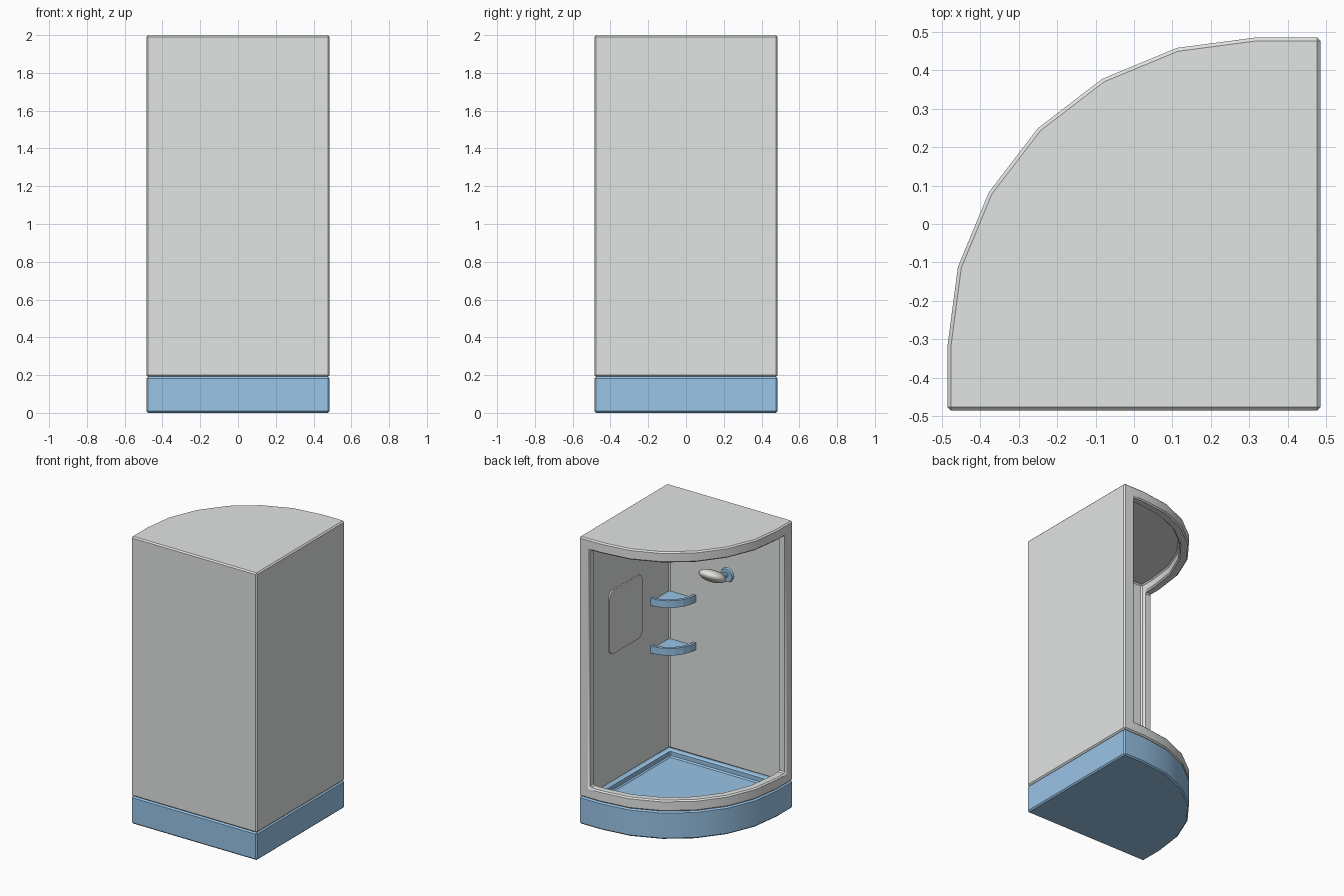
import bpy, bmesh, math
from mathutils import Vector, Matrix

if "Cube" in bpy.data.objects:
    bpy.data.objects.remove(bpy.data.objects["Cube"])


def material(name, rgb):
    m = bpy.data.materials.new(name)
    m.diffuse_color = (*rgb, 1)
    m.use_nodes = True
    m.node_tree.nodes["Principled BSDF"].inputs["Base Color"].default_value = m.diffuse_color
    return m


GREY = material("wall grey", (0.76, 0.78, 0.77))
BLUE = material("tray blue", (0.32, 0.555, 0.80))
WHITE = material("head white", (0.88, 0.87, 0.82))


def make(name, bm, mat):
    bmesh.ops.recalc_face_normals(bm, faces=bm.faces)
    me = bpy.data.meshes.new(name)
    bm.to_mesh(me)
    bm.free()
    ob = bpy.data.objects.new(name, me)
    bpy.context.collection.objects.link(ob)
    me.materials.append(mat)
    return ob


def prism(name, pts, z0, z1, mat):
    bm = bmesh.new()
    f = bm.faces.new([bm.verts.new((x, y, z0)) for x, y in pts])
    ext = bmesh.ops.extrude_face_region(bm, geom=[f])["geom"]
    verts = [v for v in ext if isinstance(v, bmesh.types.BMVert)]
    bmesh.ops.translate(bm, vec=(0, 0, z1 - z0), verts=verts)
    return make(name, bm, mat)


def activate(ob):
    bpy.ops.object.select_all(action="DESELECT")
    bpy.context.view_layer.objects.active = ob
    ob.select_set(True)


def cut(ob, cutter):
    m = ob.modifiers.new("cut", "BOOLEAN")
    m.operation, m.solver, m.object = "DIFFERENCE", "EXACT", cutter
    activate(ob)
    bpy.ops.object.modifier_apply(modifier="cut")
    bpy.data.objects.remove(cutter)


def smooth(ob):
    activate(ob)
    bpy.ops.object.shade_smooth_by_angle(angle=math.radians(32))


def bevel(ob, width):
    m = ob.modifiers.new("bevel", "BEVEL")
    m.width, m.segments = width, 1
    m.limit_method, m.angle_limit = "ANGLE", math.radians(40)
    activate(ob)
    bpy.ops.object.modifier_apply(modifier="bevel")
    smooth(ob)


S = 0.485


def footprint(wall, curve):
    """Quarter-round plan, inset from the flat walls and from the curved front."""
    r = 0.805 - curve
    arc = [(0.32 - r * math.sin(math.radians(a)), -0.32 + r * math.cos(math.radians(a)))
           for a in range(0, 91, 15)]
    return [(S - wall, -S + wall), (S - wall, S - curve), *arc, (-S + curve, -S + wall)]


# Blue shower tray with a sunken floor
tray = prism("shower_tray", footprint(0, 0), 0, 0.192, BLUE)
cut(tray, prism("tray_cutter", footprint(0.075, 0.075), 0.145, 0.4, BLUE))
bevel(tray, 0.009)

# Cabin shell: two walls, roof, and a framed curved opening
W = 0.055
cabin = prism("cabin_shell", footprint(0, 0), 0.192, 2.0, GREY)
cut(cabin, prism("cavity_cutter", footprint(W, 0.06), 0.1, 1.987, GREY))
cut(cabin, prism("opening_cutter", footprint(0.08, -0.1), 0.27, 1.925, GREY))
bevel(cabin, 0.009)

# Corner shelves with a raised curved rim
CX, CY = S - W, -S + W


def quarter(r):
    return [(CX - r * math.sin(math.radians(a)), CY + r * math.cos(math.radians(a)))
            for a in range(0, 91, 15)]


for name, z in (("upper_shelf", 1.287), ("lower_shelf", 0.955)):
    prism(name, [(CX, CY)] + quarter(0.195), z - 0.02, z, BLUE)
    prism(name + "_rim", quarter(0.205) + quarter(0.185)[::-1], z - 0.025, z + 0.025, BLUE)

# Mirror panel with rounded corners on the right wall
bm = bmesh.new()
y0, y1, z0, z1, r = -0.12, 0.24, 1.09, 1.53, 0.045
loop = []
for cy, cz, a0 in ((y1 - r, z1 - r, 0), (y0 + r, z1 - r, 90),
                   (y0 + r, z0 + r, 180), (y1 - r, z0 + r, 270)):
    for a in range(a0, a0 + 91, 18):
        t = math.radians(a)
        loop.append(bm.verts.new((CX + 0.002, cy + r * math.cos(t), cz + r * math.sin(t))))
face = bm.faces.new(loop)
ext = bmesh.ops.extrude_face_region(bm, geom=[face])["geom"]
bmesh.ops.translate(bm, vec=(-0.012, 0, 0),
                    verts=[v for v in ext if isinstance(v, bmesh.types.BMVert)])
make("mirror_panel", bm, GREY)


def rod(name, a, b, r1, r2, mat):
    a, b = Vector(a), Vector(b)
    bm = bmesh.new()
    rot = (b - a).to_track_quat("Z", "Y").to_matrix().to_4x4()
    bmesh.ops.create_cone(bm, cap_ends=True, segments=24, radius1=r1, radius2=r2,
                          depth=(b - a).length,
                          matrix=Matrix.Translation((a + b) / 2) @ rot)
    smooth(make(name, bm, mat))


# Shower head on a wall plate and arm
PX, PZ = -0.018, 1.518
head = Vector((PX, -0.265, 1.572))
rod("shower_plate", (PX, CY - 0.002, PZ), (PX, CY + 0.015, PZ), 0.05, 0.045, BLUE)
rod("shower_arm", (PX, CY, PZ), head, 0.016, 0.016, BLUE)
bm = bmesh.new()
bmesh.ops.create_uvsphere(bm, u_segments=24, v_segments=14, radius=1,
                          matrix=Matrix.Translation(head) @ Matrix.Rotation(math.radians(30), 4, "X")
                          @ Matrix.Diagonal((0.09, 0.09, 0.039, 1)))
smooth(make("shower_head", bm, WHITE))
